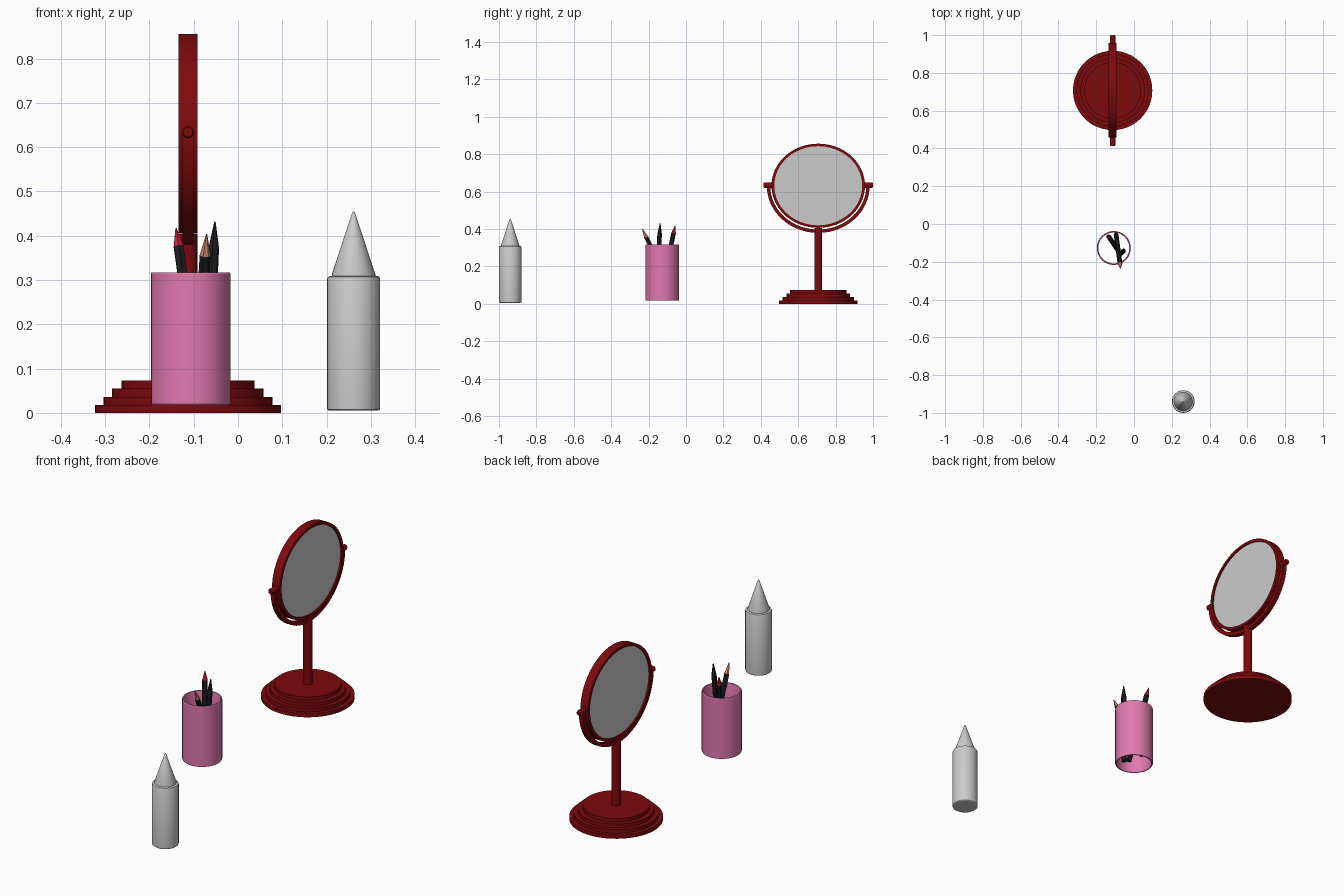
import bpy, bmesh
from math import sin, cos, pi, radians
from mathutils import Vector, Matrix

if "Cube" in bpy.data.objects:
    bpy.data.objects.remove(bpy.data.objects["Cube"])


def material(name, rgb):
    m = bpy.data.materials.new(name)
    m.diffuse_color = (*rgb, 1)
    m.use_nodes = True
    m.node_tree.nodes["Principled BSDF"].inputs["Base Color"].default_value = m.diffuse_color
    return m


RED = material("dark_red", (0.21, 0.003, 0.004))
PINK = material("pink", (0.75, 0.19, 0.42))
BLACK = material("black", (0.012, 0.012, 0.014))
TIP_RED = material("tip_red", (0.6, 0.01, 0.04))
TAN = material("tan", (0.65, 0.28, 0.18))


def make(name, bm, mats=(), smooth=True):
    bmesh.ops.remove_doubles(bm, verts=bm.verts, dist=1e-5)
    bmesh.ops.recalc_face_normals(bm, faces=bm.faces)
    me = bpy.data.meshes.new(name)
    bm.to_mesh(me)
    bm.free()
    for m in mats:
        me.materials.append(m)
    ob = bpy.data.objects.new(name, me)
    bpy.context.collection.objects.link(ob)
    if smooth:
        bpy.ops.object.select_all(action='DESELECT')
        bpy.context.view_layer.objects.active = ob
        ob.select_set(True)
        bpy.ops.object.shade_smooth_by_angle(angle=radians(30))
    return ob


def bridge(bm, rings, closed):
    # join consecutive rings of vertices with quads
    out = []
    n = len(rings[0])
    for a, b in zip(rings, rings[1:]):
        for i in range(n if closed else n - 1):
            j = (i + 1) % n
            out.append(bm.faces.new((a[i], a[j], b[j], b[i])))
    return out


def lathe(name, profile, matrix, n=32, mats=(), smooth=True, loop=False, mat_from=None):
    # revolve (radius, height) points; open ends are capped unless loop
    bm = bmesh.new()
    rings = [[bm.verts.new(matrix @ Vector((r * cos(2 * pi * i / n), r * sin(2 * pi * i / n), z)))
              for i in range(n)] for r, z in profile]
    if loop:
        rings.append(rings[0])
    faces = bridge(bm, rings, True)
    if mat_from is not None:
        for f in faces[mat_from * n:]:
            f.material_index = 1
    if not loop:
        bm.faces.new(rings[0])
        bm.faces.new(rings[-1])
    return make(name, bm, mats, smooth)


at = lambda x, y, z=0: Matrix.Translation((x, y, z))
MX, MY, MZ = -0.113, 0.707, 0.631

# stepped base and pole of the mirror
steps = []
for k, r in enumerate((0.21, 0.191, 0.171, 0.15)):
    steps += [(r, k * 0.0182), (r, (k + 1) * 0.0182)]
lathe("mirror_base", steps, at(MX, MY), 48, [RED])
lathe("mirror_pole", [(0.021, 0.07), (0.021, 0.405)], at(MX, MY), 24, [RED])

# oval frame and two-sided glass, axis turned to x
oval = at(MX, MY, MZ) @ Matrix.Rotation(pi / 2, 4, 'Y') @ Matrix.Diagonal((0.225, 0.25, 1, 1))
lathe("mirror_frame", [(1, -0.021), (1, 0.021), (0.94, 0.021), (0.94, -0.021)],
      oval, 64, [RED], loop=True)
lathe("mirror_glass", [(0.945, -0.014), (0.945, 0.014)], oval, 64)

# half-oval bracket
bm = bmesh.new()
rings = []
for k in range(33):
    a = pi + pi * k / 32
    rings.append([bm.verts.new((MX + dx, MY + ry * cos(a), MZ + rz * sin(a)))
                  for dx, ry, rz in ((-0.012, 0.275, 0.252), (0.012, 0.275, 0.252),
                                     (0.012, 0.257, 0.234), (-0.012, 0.257, 0.234))])
bridge(bm, rings, True)
bm.faces.new(rings[0])
bm.faces.new(rings[-1])
make("mirror_bracket", bm, [RED])

# pivot pins at both sides
for side in (-1, 1):
    rot = Matrix.Rotation(-side * pi / 2, 4, 'X')
    lathe("pivot_pin", [(0.014, 0.243), (0.014, 0.288), (0.011, 0.293)],
          at(MX, MY, MZ + 0.003) @ rot, 16, [RED])

# open tube pencil cup
lathe("pencil_cup", [(0.088, 0.018), (0.09, 0.021), (0.09, 0.314), (0.088, 0.317),
                     (0.083, 0.317), (0.082, 0.314), (0.082, 0.021), (0.083, 0.018)],
      at(-0.107, -0.127), 32, [PINK], loop=True)

# pencils: bottom point, tip point, tip material, tip length
for name, a, b, tip, cone in (
        ("red_pencil", (-0.085, -0.14, 0.03), (-0.14, -0.058, 0.417), TIP_RED, 0.042),
        ("tan_pencil", (-0.095, -0.055, 0.03), (-0.071, -0.235, 0.403), TAN, 0.052),
        ("black_pencil", (-0.07, -0.158, 0.03), (-0.052, -0.138, 0.432), BLACK, 0.06)):
    a, b = Vector(a), Vector(b)
    d = b - a
    h = d.length
    mtx = Matrix.Translation(a) @ d.to_track_quat('Z', 'Y').to_matrix().to_4x4()
    lathe(name, [(0.0125, 0), (0.0125, h - cone), (0.0015, h)], mtx, 6,
          [BLACK, tip], smooth=False, mat_from=1)

# grey crayon body and cone
lathe("crayon_body", [(0.055, 0.005), (0.0595, 0.008), (0.06, 0.012), (0.06, 0.302),
                      (0.058, 0.307), (0.054, 0.309), (0.049, 0.309)], at(0.261, -0.94), 32)
lathe("crayon_tip", [(0.049, 0.307), (0.049, 0.313), (0.003, 0.453), (0.001, 0.455)],
      at(0.261, -0.94), 32)
